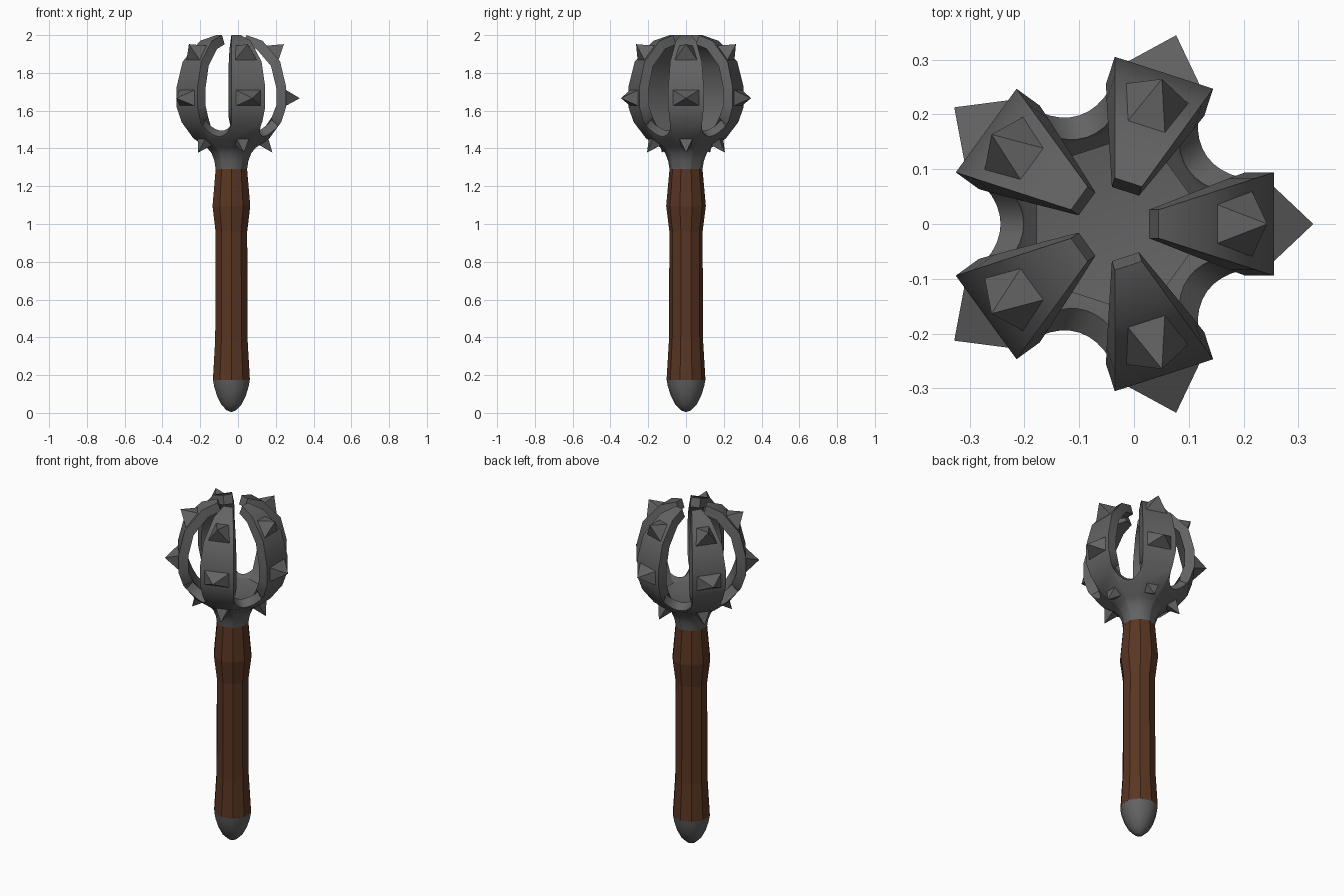
import bpy, bmesh, math
from mathutils import Vector

if "Cube" in bpy.data.objects:
    bpy.data.objects.remove(bpy.data.objects["Cube"])

AX = -0.035                      # x of the mace axis
C18 = math.cos(math.radians(18))
T18 = math.tan(math.radians(18))


def material(name, rgb):
    m = bpy.data.materials.new(name)
    m.diffuse_color = (*rgb, 1)
    m.use_nodes = True
    m.node_tree.nodes["Principled BSDF"].inputs["Base Color"].default_value = m.diffuse_color
    return m


STEEL = material("dark_steel", (0.125, 0.125, 0.125))
WOOD = material("brown_wood", (0.1, 0.036, 0.016))


def finish(bm, name, mat, smooth=None):
    bmesh.ops.remove_doubles(bm, verts=bm.verts, dist=0.0004)
    bmesh.ops.recalc_face_normals(bm, faces=bm.faces)
    me = bpy.data.meshes.new(name)
    bm.to_mesh(me)
    bm.free()
    ob = bpy.data.objects.new(name, me)
    bpy.context.collection.objects.link(ob)
    me.materials.append(mat)
    if smooth:
        bpy.ops.object.select_all(action='DESELECT')
        ob.select_set(True)
        bpy.context.view_layer.objects.active = ob
        bpy.ops.object.shade_smooth_by_angle(angle=math.radians(smooth))
    return ob


def at(deg, r, z, side=0.0):
    """Point at distance r along direction deg, shifted sideways."""
    a = math.radians(deg)
    return Vector((AX + r * math.cos(a) - side * math.sin(a),
                   r * math.sin(a) + side * math.cos(a), z))


def lathe(name, profile, mat, smooth=None):
    """Ten-sided turned part; profile is (corner radius, z)."""
    bm = bmesh.new()
    rings = [[bm.verts.new(at(18 + 36 * k, r, z)) for k in range(10)] for r, z in profile]
    for a, b in zip(rings, rings[1:]):
        for k in range(10):
            j = (k + 1) % 10
            bm.faces.new((a[k], a[j], b[j], b[k]))
    for ring in (rings[0], rings[-1]):
        bm.faces.new(ring)
    return finish(bm, name, mat, smooth)


# handle and pommel
lathe("handle", [(0.103, 0.175), (0.09, 0.39), (0.088, 0.96), (0.105, 1.095), (0.087, 1.295)], WOOD)
lathe("pommel", [(0.002, 0.005), (0.025, 0.013), (0.055, 0.042), (0.08, 0.09),
                 (0.096, 0.14), (0.103, 0.178)], STEEL, 40)

# head shell: profile of (flat-face radius, z)
LOWER = [(0.083, 1.29), (0.09, 1.335), (0.105, 1.375), (0.13, 1.405), (0.2, 1.452), (0.264, 1.54)]
UPPER = [(0.29, 1.62), (0.29, 1.725), (0.258, 1.86), (0.165, 1.97), (0.08, 2.0)]
bm = bmesh.new()


def strip(deg, rows):
    """Quad grid from rows of (r, z, u) points, u running across the flat."""
    grid = [[bm.verts.new(at(deg, r, z, u * r * T18)) for r, z, u in row] for row in rows]
    for a, b in zip(grid, grid[1:]):
        for i in range(len(a) - 1):
            bm.faces.new((a[i], a[i + 1], b[i + 1], b[i]))


cols = [math.sin(math.radians(a)) for a in range(-90, 91, 15)]
(r0, z0), (r1, z1) = LOWER[-2:]
lip = []
for u in cols:
    t = 0.13 + 0.87 * (1 - math.sqrt(max(0, 1 - u * u)))
    lip.append((r0 + t * (r1 - r0), z0 + t * (z1 - z0), u))
for k in range(5):
    strip(72 * k, [[(r, z, -1), (r, z, 1)] for r, z in LOWER + UPPER])
    strip(72 * k + 36, [[(r, z, u) for u in cols] for r, z in LOWER[:-1]] + [lip])
bmesh.ops.remove_doubles(bm, verts=bm.verts, dist=0.0004)
head = finish(bm, "flanged_head", STEEL)
sol = head.modifiers.new("thickness", 'SOLIDIFY')
sol.thickness = 0.052
sol.offset = -1
sol.use_even_offset = True
bpy.context.view_layer.objects.active = head
head.select_set(True)
bpy.ops.object.modifier_apply(modifier=sol.name)
bpy.ops.object.shade_smooth_by_angle(angle=math.radians(37))

# floor inside the head
bm = bmesh.new()
centre = bm.verts.new((AX, 0, 1.455))
ring = [bm.verts.new(at(18 + 36 * k, 0.15, 1.482)) for k in range(10)]
for k in range(10):
    bm.faces.new((centre, ring[k], ring[(k + 1) % 10]))
finish(bm, "head_floor", STEEL, 40)

# spikes: (lower r, z, half width), (upper r, z, half width), tip (r, z)
SPIKES = {
    "upper_spikes": ((0.25, 1.868, 0.06), (0.185, 1.944, 0.036), (0.278, 1.952)),
    "middle_spikes": ((0.288, 1.625, 0.07), (0.288, 1.71, 0.07), (0.362, 1.666)),
    "lower_spikes": ((0.147, 1.418, 0.028), (0.196, 1.451, 0.034), (0.217, 1.378)),
}
for name, (lo, hi, tip) in SPIKES.items():
    bm = bmesh.new()
    for k in range(5):
        d = 72 * k
        base = [bm.verts.new(at(d, r, z, s * w)) for (r, z, w), s in
                ((lo, -1), (lo, 1), (hi, 1), (hi, -1))]
        top = bm.verts.new(at(d, *tip))
        bm.faces.new(base[::-1])
        for i in range(4):
            bm.faces.new((base[i], base[(i + 1) % 4], top))
    finish(bm, name, STEEL)
